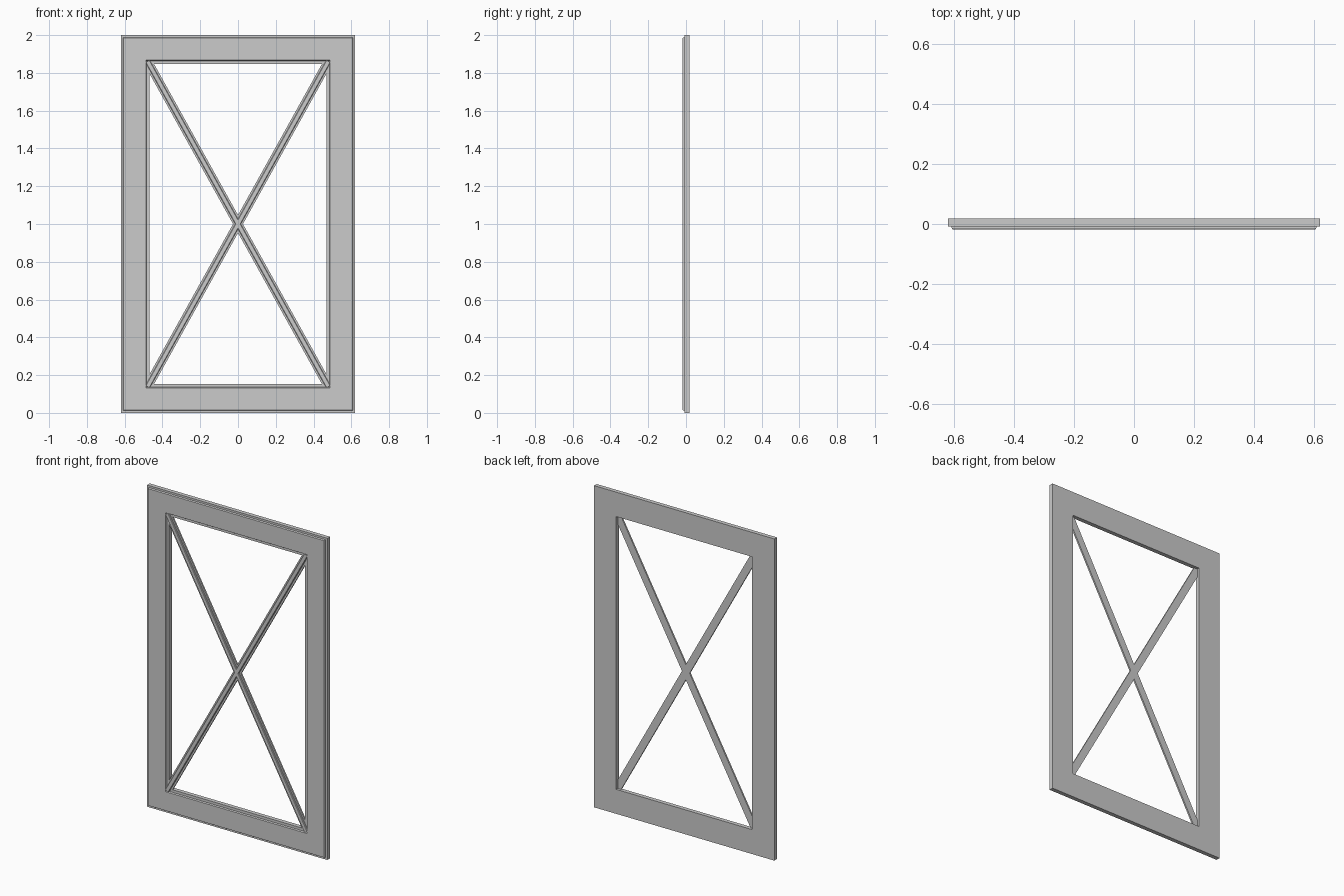
import bpy, bmesh, math
from mathutils import Matrix, Vector

cube = bpy.data.objects.get("Cube")
if cube:
    bpy.data.objects.remove(cube, do_unlink=True)

HALF_W, HALF_H = 0.62, 1.0
BACK, LEDGE, FRONT = 0.018, -0.008, -0.018

grey = bpy.data.materials.new("plain grey")
grey.use_nodes = True
grey.diffuse_color = (0.6, 0.6, 0.6, 1)
grey.node_tree.nodes["Principled BSDF"].inputs["Base Color"].default_value = grey.diffuse_color


def loft(name, loops, ring):
    """Skin matching closed loops; a ring joins last to first, otherwise ends are capped."""
    bm = bmesh.new()
    rows = [[bm.verts.new(p) for p in loop] for loop in loops]
    pairs = list(zip(rows, rows[1:]))
    if ring:
        pairs.append((rows[-1], rows[0]))
    else:
        bm.faces.new(rows[0])
        bm.faces.new(rows[-1])
    for a, b in pairs:
        for i in range(len(a)):
            j = (i + 1) % len(a)
            bm.faces.new((a[i], a[j], b[j], b[i]))
    bmesh.ops.recalc_face_normals(bm, faces=bm.faces)
    mesh = bpy.data.meshes.new(name)
    bm.to_mesh(mesh)
    bm.free()
    mesh.materials.append(grey)
    obj = bpy.data.objects.new(name, mesh)
    bpy.context.collection.objects.link(obj)
    return obj


# Frame: a stepped moulding profile (inset, depth) mitred round a rectangle
frame_profile = [(0, BACK), (0, LEDGE), (0.012, LEDGE), (0.012, -0.013), (0.015, FRONT),
                 (0.133, FRONT), (0.136, -0.013), (0.136, LEDGE), (0.152, LEDGE), (0.152, BACK)]
corners = [(-1, -1), (1, -1), (1, 1), (-1, 1)]
loft("door_frame",
     [[(sx * (HALF_W - d), y, HALF_H + sz * (HALF_H - d)) for sx, sz in corners]
      for d, y in frame_profile], ring=True)

# Crossed bars: the same stepped section, set forward of the frame's back
half_bar = [(0.023, 0.002), (0.023, LEDGE), (0.013, LEDGE), (0.013, -0.013), (0.010, FRONT + 0.001)]
bar_section = half_bar + [(-u, y) for u, y in reversed(half_bar)]
lean = math.atan2(HALF_W - 0.145, HALF_H - 0.145)
for name, side in (("rising_bar", 1), ("falling_bar", -1)):
    turn = Matrix.Translation((0, 0, HALF_H)) @ Matrix.Rotation(side * lean, 4, "Y")
    loft(name, [[turn @ Vector((u, y, end)) for u, y in bar_section]
                for end in (-0.985, 0.985)], ring=False)
